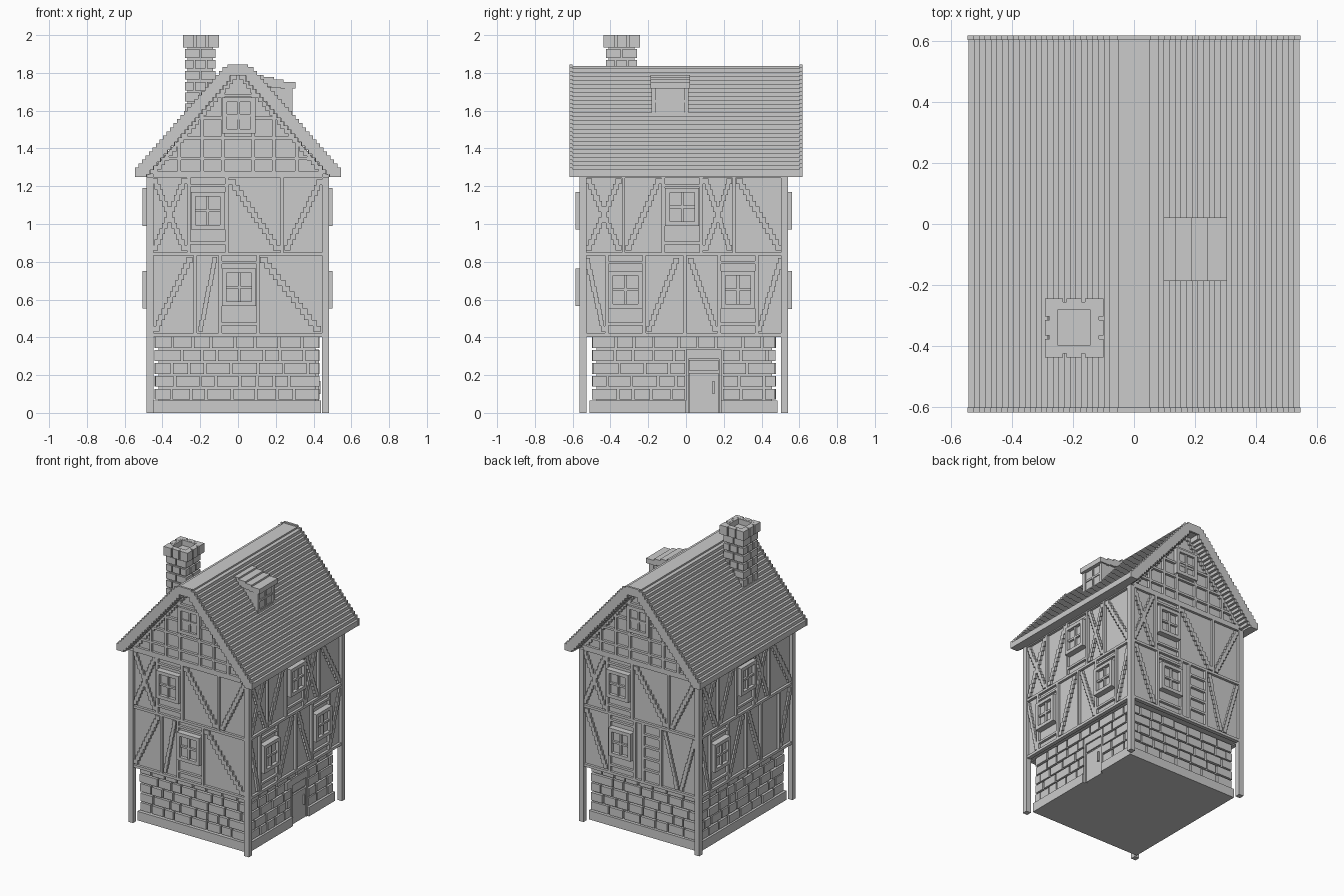
import bpy, bmesh, random
from mathutils import Matrix, Vector

if "Cube" in bpy.data.objects:
    bpy.data.objects.remove(bpy.data.objects["Cube"])

random.seed(4)
CX, CY = -0.002, -0.011
parts = {}


def box(part, x0, x1, y0, y1, z0, z1):
    bm = parts.setdefault(part, bmesh.new())
    c = Vector(((x0 + x1) / 2, (y0 + y1) / 2, (z0 + z1) / 2))
    s = Vector((abs(x1 - x0), abs(y1 - y0), abs(z1 - z0)))
    bmesh.ops.create_cube(bm, size=1, matrix=Matrix.Translation(c) @ Matrix.Diagonal(s).to_4x4())


def panel(part, side, u0, u1, z0, z1, d0, d1):
    """Box on a house side: u runs along the wall, d is the distance out from the house centre."""
    if side in 'FB':
        s = -1 if side == 'F' else 1
        box(part, u0, u1, CY + s * d0, CY + s * d1, z0, z1)
    else:
        s = -1 if side == 'L' else 1
        box(part, CX + s * d0, CX + s * d1, u0, u1, z0, z1)


HX, HY, OUT = 0.46, 0.53, 0.018
DEPTH = {'F': HY, 'B': HY, 'L': HX, 'R': HX}


def beam(side, u0, u1, z0, z1):
    d = DEPTH[side]
    panel('timber_beams', side, u0, u1, z0, z1, d - 0.01, d + OUT)


def brace(side, u0, z0, u1, z1, n=13):
    """Stair-stepped diagonal timber."""
    d, w = DEPTH[side], abs(u1 - u0) / n / 2 + 0.009
    for i in range(n):
        u = u0 + (u1 - u0) * (i + 0.5) / n
        a, b = z0 + (z1 - z0) * i / n, z0 + (z1 - z0) * (i + 1) / n
        panel('diagonal_braces', side, u - w, u + w, min(a, b), max(a, b), d - 0.01, d + OUT - 0.003)


def cross(side, u0, u1, z0, z1):
    brace(side, u0, z0, u1, z1)
    brace(side, u0, z1, u1, z0)


def window(side, u, z, d, w=0.18, h=0.2, out=0.043):
    """Frame, glazing bars and recessed panes."""
    a, b, c, e, t = u - w / 2, u + w / 2, z - h / 2, z + h / 2, 0.024
    panel('window_panes', side, a + t, b - t, c + t, e - t, d - 0.02, d + out * 0.45)
    for r in ((a, a + t, c, e), (b - t, b, c, e), (a + t, b - t, c, c + t), (a + t, b - t, e - t, e)):
        panel('window_frames', side, *r, d - 0.02, d + out)
    for r in ((u - 0.007, u + 0.007, c + t, e - t), (a + t, b - t, z - 0.007, z + 0.007)):
        panel('window_frames', side, *r, d - 0.02, d + out * 0.8)


def window_bay(side, u, z, z0, z1):
    """Window with side posts and rails above and below."""
    window(side, u, z, DEPTH[side])
    for s in (-1, 1):
        beam(side, u + s * 0.1 - 0.009, u + s * 0.1 + 0.009, z0, z1)
    for r in (z0 + 0.05, z1 - 0.04):
        beam(side, u - 0.1, u + 0.1, r - 0.008, r + 0.008)


# stone ground floor
box('ground_floor_core', -0.42, 0.41, -0.475, 0.455, 0, 0.42)
box('foundation', -0.45, 0.41, -0.51, 0.485, 0, 0.065)
box('foundation', 0.41, 0.44, -0.51, 0.0, 0, 0.065)
box('foundation', 0.41, 0.44, 0.185, 0.485, 0, 0.065)


def brick_row(side, spans, z, d):
    for a, b in spans:
        u = a
        while u < b - 0.01:
            v = u + random.uniform(0.065, 0.13)
            if v > b - 0.05:
                v = b
            panel('stone_blocks', side, u, v, z, z + 0.057, d - 0.03, d + 0.02 + random.uniform(-0.003, 0.003))
            u = v + 0.012


for r in range(5):
    z, o = 0.07 + r * 0.0685, 0.012 * (r % 2)
    for s in 'FB':
        brick_row(s, [(-0.438 + o, 0.43 - o)], z, 0.465)
    brick_row('L', [(-0.483 - o, 0.463 + o)], z, 0.418)
    spans = [(-0.483 - o, 0.463 + o)] if z > 0.33 else [(-0.483 - o, -0.005), (0.195, 0.463 + o)]
    brick_row('R', spans, z, 0.412)

# door on the right side
panel('door', 'R', 0.015, 0.172, 0.0, 0.21, 0.40, 0.424)
panel('door', 'R', 0.015, 0.172, 0.225, 0.28, 0.40, 0.424)
for r in ((0.0, 0.013, 0, 0.335), (0.174, 0.188, 0, 0.335), (0.013, 0.174, 0.285, 0.335)):
    panel('door_frame', 'R', *r, 0.40, 0.43)
panel('door_handle', 'R', 0.14, 0.152, 0.1, 0.17, 0.42, 0.438)

# timbered upper floors, corner posts and floor beams
box('upper_walls', CX - HX, CX + HX, CY - HY, CY + HY, 0.41, 1.26)
for x in (-0.485, 0.444):
    for y in (-0.563, 0.504):
        box('corner_posts', x, x + 0.037, y, y + 0.037, 0, 1.25)
for s in 'FBLR':
    h = 0.45 if s in 'FB' else 0.52
    o = 0 if s in 'FB' else CY
    for z0, z1 in ((0.403, 0.422), (0.832, 0.85), (1.243, 1.265)):
        beam(s, o - h, o + h, z0, z1)

# front and back walls (back upper storey is the front turned round)
for s, k in (('F', 1), ('B', -1)):
    cross(s, k * -0.445, k * -0.28, 0.86, 1.24)
    window_bay(s, k * -0.16, 1.07, 0.85, 1.245)
    brace(s, k * -0.04, 1.235, k * 0.215, 0.86)
    beam(s, k * 0.232 - 0.008, k * 0.232 + 0.008, 0.85, 1.245)
    brace(s, k * 0.255, 0.86, k * 0.44, 1.235)
window_bay('F', 0.006, 0.665, 0.42, 0.835)
brace('F', -0.44, 0.43, -0.25, 0.825)
beam('F', -0.235, -0.217, 0.42, 0.835)
brace('F', -0.2, 0.43, -0.12, 0.825)
brace('F', 0.125, 0.825, 0.43, 0.43)
window_bay('B', 0.14, 0.65, 0.42, 0.835)
brace('B', 0.43, 0.825, 0.27, 0.43)
for u in (-0.03, -0.17):
    beam('B', u - 0.009, u + 0.009, 0.42, 0.835)
for i in range(1, 5):
    beam('B', -0.17, -0.03, 0.415 + i * 0.084, 0.431 + i * 0.084)
brace('B', -0.2, 0.825, -0.3, 0.43)
brace('B', -0.33, 0.43, -0.44, 0.825)

# right and left walls
for s, k in (('R', 1), ('L', -1)):
    f = lambda u: CY + k * (u - CY)
    cross(s, f(-0.52), f(-0.35), 0.86, 1.24)
    brace(s, f(-0.31), 0.86, f(-0.14), 1.24)
    window_bay(s, f(-0.02), 1.09, 0.85, 1.245)
    cross(s, f(0.1), f(0.235), 0.86, 1.24)
    brace(s, f(0.275), 1.24, f(0.5), 0.86)
    for u in (-0.33, 0.255):
        beam(s, f(u) - 0.008, f(u) + 0.008, 0.85, 1.245)
    brace(s, f(-0.525), 0.82, f(-0.435), 0.43)
    window_bay(s, f(-0.32), 0.652, 0.42, 0.835)
    brace(s, f(-0.2), 0.43, f(-0.045), 0.82)
    beam(s, f(-0.007) - 0.009, f(-0.007) + 0.009, 0.42, 0.835)
    brace(s, f(0.02), 0.82, f(0.16), 0.43)
    brace(s, f(0.385), 0.43, f(0.505), 0.82)
window_bay('R', 0.275, 0.652, 0.42, 0.835)
for u in (0.17, 0.38):
    beam('L', CY - u - 0.008, CY - u + 0.008, 0.42, 0.835)

# gables: triangular block with clipped timber grid
bm = parts.setdefault('gable_walls', bmesh.new())
tri = [bm.verts.new((x, CY - HY, z)) for x, z in ((-0.485, 1.25), (0.485, 1.25), (0, 1.81))]
face = bm.faces.new(tri)
ext = bmesh.ops.extrude_face_region(bm, geom=[face])['geom']
bmesh.ops.translate(bm, vec=(0, 2 * HY, 0), verts=[v for v in ext if isinstance(v, bmesh.types.BMVert)])
for s in 'FB':
    for z in (1.272, 1.348, 1.455, 1.56, 1.68):
        h = (1.80 - z) * 0.86 - 0.005
        beam(s, -h, h, z - 0.008, z + 0.008)
    for u in (-0.31, -0.19, -0.08, 0.08, 0.19, 0.31):
        beam(s, u - 0.009, u + 0.009, 1.26, 1.80 - abs(u) / 0.86)
    for k in (-1, 1):
        brace(s, k * 0.455, 1.265, k * 0.015, 1.79, 22)
    window(s, 0.004, 1.575, HY, 0.175, 0.19, 0.03)

# stepped roof courses and raised end trims
N = 26
for k in (-1, 1):
    for i in range(N):
        x = 0.05 + 0.48 * i / N
        z = 1.835 - 0.555 * (i + 0.5) / N
        x1 = x + 0.48 / N + 0.012
        lo = max(z - 0.07, 1.25)
        box('roof_courses', k * (x - 0.012), k * x1, -0.605, 0.605, lo, z)
        for y in (-0.616, 0.602):
            box('roof_end_trim', k * (x - 0.008), k * (x1 + 0.002), y, y + 0.015, lo, z + 0.008)
box('ridge_cap', -0.053, 0.053, -0.605, 0.605, 1.79, 1.836)
for y in (-0.616, 0.602):
    box('roof_end_trim', -0.056, 0.054, y, y + 0.015, 1.785, 1.845)

# dormer with stepped lid
box('dormer_body', 0.08, 0.275, -0.178, 0.008, 1.54, 1.745)
window('R', -0.085, 1.65, 0.272, 0.195, 0.185, 0.018)
for i, x in enumerate((0.08, 0.12, 0.175, 0.225)):
    box('dormer_roof', x, (0.135, 0.19, 0.24, 0.305)[i], -0.187, 0.022, 1.735 - i * 0.006, 1.79 - i * 0.0125)

# chimney: core, coursed bricks and open cap
X0, X1, Y0, Y1 = -0.28, -0.12, -0.423, -0.26
box('chimney_core', X0 + 0.013, X1 - 0.013, Y0 + 0.013, Y1 - 0.013, 1.45, 1.96)


def brick_ring(part, x0, x1, y0, y1, z0, z1, cuts, t):
    edges = [0] + cuts + [1]
    for a, b in zip(edges, edges[1:]):
        a, b = a + 0.03 * (a > 0), b - 0.03 * (b < 1)
        xa, xb = x0 + (x1 - x0) * a, x0 + (x1 - x0) * b
        ya, yb = y0 + (y1 - y0) * a, y0 + (y1 - y0) * b
        for y in (y0, y1 - t):
            box(part, xa, xb, y, y + t, z0, z1)
        for x in (x0, x1 - t):
            box(part, x, x + t, ya, yb, z0, z1)


for r in range(8):
    z = 1.88 - r * 0.058
    brick_ring('chimney_bricks', X0, X1, Y0, Y1, z, z + 0.047, [0.3, 0.7] if r % 2 else [0.5], 0.02)
brick_ring('chimney_cap', -0.292, -0.1, -0.436, -0.243, 1.935, 2.0, [0.34, 0.66], 0.03)
for y in (-0.423, -0.282):
    box('chimney_cap_lining', -0.277, -0.115, y, y + 0.027, 1.935, 1.999)
for x in (-0.277, -0.142):
    box('chimney_cap_lining', x, x + 0.027, -0.396, -0.282, 1.935, 1.999)

# turn every collected part into an object
for name, bm in parts.items():
    bmesh.ops.recalc_face_normals(bm, faces=bm.faces)
    me = bpy.data.meshes.new(name)
    bm.to_mesh(me)
    bm.free()
    bpy.context.collection.objects.link(bpy.data.objects.new(name, me))
